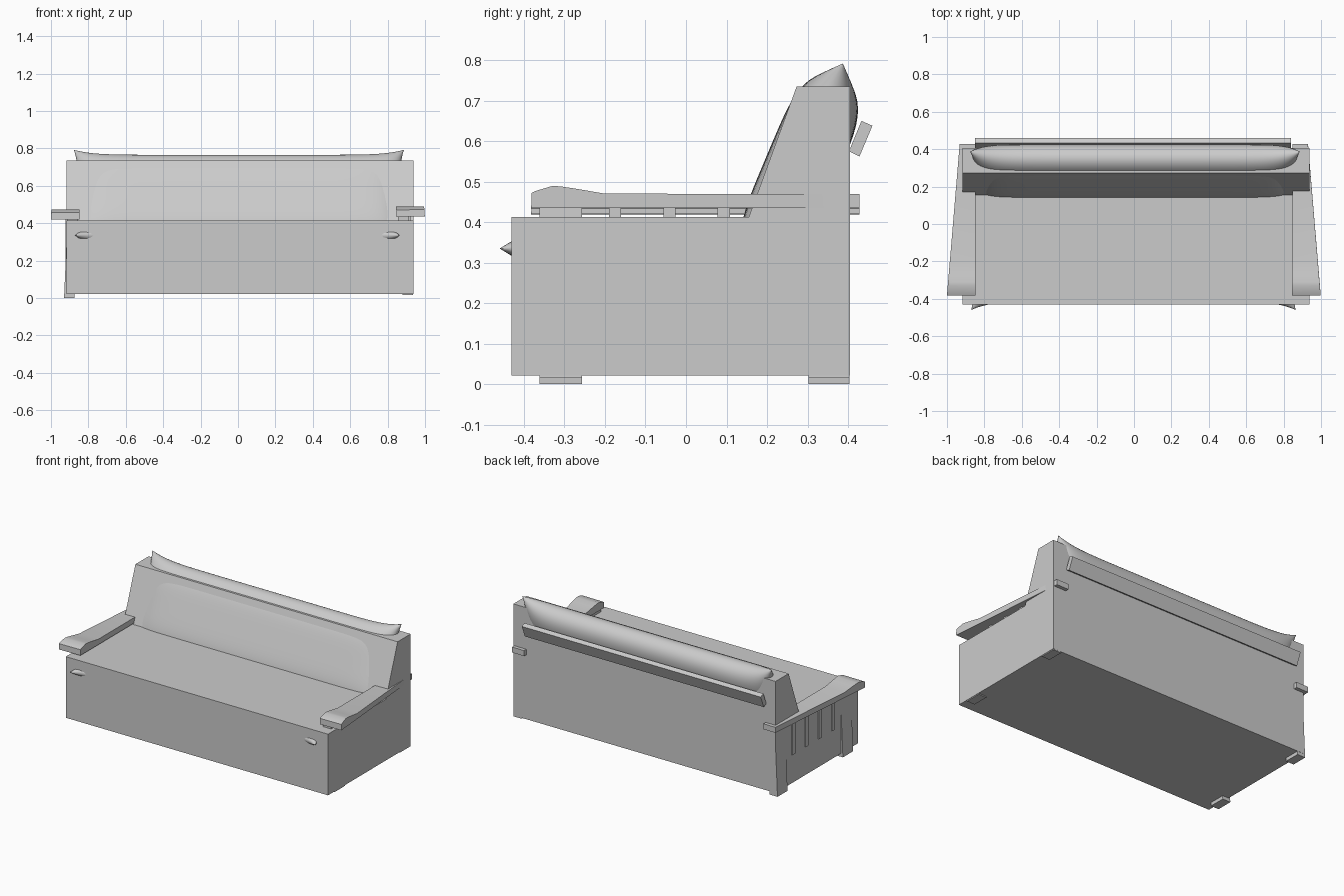
import bpy, bmesh, math
from mathutils import Matrix, Vector

if "Cube" in bpy.data.objects:
    bpy.data.objects.remove(bpy.data.objects["Cube"])

# the wooden frame leans very slightly to the left
LEAN = Matrix.Translation((0.003, 0, 0)) @ Matrix.Rotation(-0.0084, 4, 'Y')


def make(name, bm, matrix=None, smooth=None):
    bmesh.ops.recalc_face_normals(bm, faces=bm.faces)
    if matrix is not None:
        bm.transform(matrix)
        bmesh.ops.recalc_face_normals(bm, faces=bm.faces)
    me = bpy.data.meshes.new(name)
    bm.to_mesh(me)
    bm.free()
    ob = bpy.data.objects.new(name, me)
    bpy.context.collection.objects.link(ob)
    if smooth is not None:
        bpy.ops.object.select_all(action='DESELECT')
        ob.select_set(True)
        bpy.context.view_layer.objects.active = ob
        bpy.ops.object.shade_smooth_by_angle(angle=math.radians(smooth))
    return ob


def loft(name, a, b, matrix=None, smooth=None):
    """Solid between two matching outlines."""
    bm = bmesh.new()
    va = [bm.verts.new(p) for p in a]
    vb = [bm.verts.new(p) for p in b]
    n = len(a)
    for i in range(n):
        j = (i + 1) % n
        bm.faces.new((va[i], va[j], vb[j], vb[i]))
    bm.faces.new(va)
    bm.faces.new(vb)
    return make(name, bm, matrix, smooth)


def rect(x0, x1, y0, y1, z):
    return [(x0, y0, z), (x1, y0, z), (x1, y1, z), (x0, y1, z)]


def pillow(name, centre, along, normal, half_x, half_v, front, back, ear):
    """Soft cushion: x is its width, 'along' its height, with pulled-out corners."""
    bm = bmesh.new()
    nu, nv = 64, 28
    d, n, c = Vector(along).normalized(), Vector(normal).normalized(), Vector(centre)
    sides = []
    for thick in (front, -back):
        grid = []
        for i in range(nu + 1):
            u = math.sin(math.pi / 2 * (2 * i / nu - 1))
            row = []
            for j in range(nv + 1):
                v = math.sin(math.pi / 2 * (2 * j / nv - 1))
                t = thick * math.sqrt(max(0, (1 - abs(u) ** 14) * (1 - abs(v) ** 4.5)))
                x = half_x * u + math.copysign(0.02, u) * abs(u * v) ** 6
                s = half_v * v + math.copysign(ear, v) * abs(u) ** 10 * abs(v) ** 4
                row.append(bm.verts.new(c + Vector((x, 0, 0)) + d * s + n * t))
            grid.append(row)
        for i in range(nu):
            for j in range(nv):
                bm.faces.new((grid[i][j], grid[i + 1][j], grid[i + 1][j + 1], grid[i][j + 1]))
        sides.append(grid)
    bmesh.ops.remove_doubles(bm, verts=bm.verts, dist=1e-5)
    return make(name, bm, None, 60)


# solid sofa body, side profile run across the width
profile = [(-0.43, 0.022), (0.405, 0.022), (0.405, 0.735), (0.273, 0.735), (0.155, 0.413), (-0.43, 0.413)]
loft("sofa_body", [(-0.917, y, z) for y, z in profile], [(0.938, y, z) for y, z in profile])

# cushions that swell out through the body
pillow("back_cushion", (0.005, 0.277, 0.53), (0, 0.388, 0.922), (0, -0.922, 0.388),
       0.862, 0.25, 0.085, 0.095, 0.034)
pillow("seat_cushion", (-0.003, -0.13, 0.335), (0, 1, 0), (0, 0, 1),
       0.848, 0.285, 0.07, 0.07, 0.045)

# tilted rail behind the back
rail = [(0.433, 0.65), (0.46, 0.638), (0.428, 0.562), (0.402, 0.575)]
loft("back_rail", [(-0.85, y, z) for y, z in rail], [(0.84, y, z) for y, z in rail])

# arms, legs and side slats, once for each side
arm = [(-0.382, 0.427), (-0.381, 0.464), (-0.37, 0.469), (-0.33, 0.481), (-0.31, 0.480),
       (-0.27, 0.474), (-0.2, 0.462), (0.428, 0.462), (0.428, 0.427)]
for side, k in (("left", -1), ("right", 1)):
    loft(side + "_arm", [(k * 0.847, y, z) for y, z in arm],
         [(k * (0.999 - 0.068 * (y + 0.38) / 0.81), y, z) for y, z in arm], LEAN, 25)
    for end, y0, y1 in (("front", -0.361, -0.257), ("back", 0.302, 0.404)):
        loft(f"{side}_{end}_leg", rect(k * 0.877, k * 0.933, y0, y1, 0.008),
             rect(k * 0.855, k * 0.911, y0, y1, 0.43), LEAN)
    for i in range(4):
        y = -0.19 + 0.134 * i
        loft(f"{side}_slat_{i + 1}", rect(k * 0.895, k * 0.9235, y, y + 0.03, 0.21),
             rect(k * 0.895, k * 0.922, y, y + 0.03, 0.43), LEAN)
